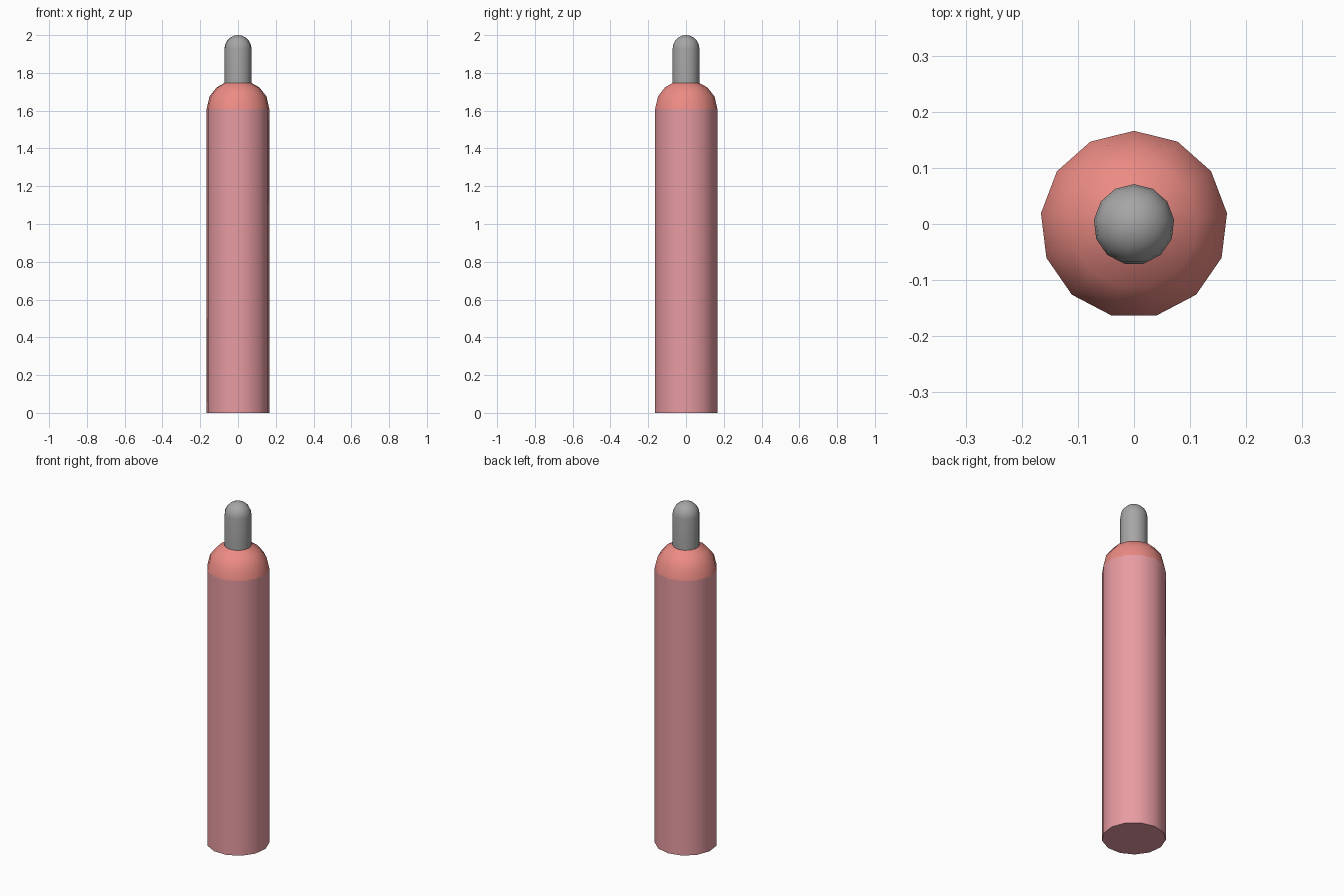
import bpy, bmesh, math

if "Cube" in bpy.data.objects:
    bpy.data.objects.remove(bpy.data.objects["Cube"])

SIDES = 13


def material(name, color):
    m = bpy.data.materials.new(name)
    m.diffuse_color = (*color, 1)
    m.use_nodes = True
    m.node_tree.nodes["Principled BSDF"].inputs["Base Color"].default_value = m.diffuse_color
    return m


def lathe(name, profile, mat=None, close_bottom=False):
    """Revolve (radius, z) points, listed bottom to top, around z."""
    bm = bmesh.new()
    rings = []
    for r, z in profile:
        if r == 0:
            rings.append([bm.verts.new((0, 0, z))])
            continue
        angles = [math.pi / 2 + 2 * math.pi * i / SIDES for i in range(SIDES)]
        rings.append([bm.verts.new((r * math.cos(a), r * math.sin(a) - 0.001, z)) for a in angles])
    for low, high in zip(rings, rings[1:]):
        for i in range(SIDES):
            j = (i + 1) % SIDES
            if len(high) == 1:
                bm.faces.new((low[i], low[j], high[0]))
            else:
                bm.faces.new((low[i], low[j], high[j], high[i]))
    if close_bottom:
        bm.faces.new(rings[0][::-1])
    mesh = bpy.data.meshes.new(name)
    bm.to_mesh(mesh)
    bm.free()
    if mat:
        mesh.materials.append(mat)
    obj = bpy.data.objects.new(name, mesh)
    bpy.context.collection.objects.link(obj)
    bpy.ops.object.select_all(action='DESELECT')
    obj.select_set(True)
    bpy.context.view_layer.objects.active = obj
    bpy.ops.object.shade_smooth_by_angle(angle=math.radians(40))
    return obj


# Cylinder body
lathe("cylinder_body", [(0.167, 0), (0.167, 1.61)],
      material("body_red", (0.80, 0.33, 0.36)), close_bottom=True)

# Rounded shoulder
lathe("shoulder", [(0.167, 1.61), (0.152, 1.675), (0.114, 1.723), (0.06, 1.753)],
      material("shoulder_red", (0.84, 0.26, 0.23)))

# Valve cap with a domed top
R, TOP = 0.072, 1.928
dome = [(R * math.cos(a), TOP + R * math.sin(a))
        for a in (math.pi / 2 * i / 5 for i in range(5))]
lathe("valve_cap", [(R, 1.745)] + dome + [(0, 2.0)],
      material("cap_grey", (0.38, 0.38, 0.38)), close_bottom=True)
